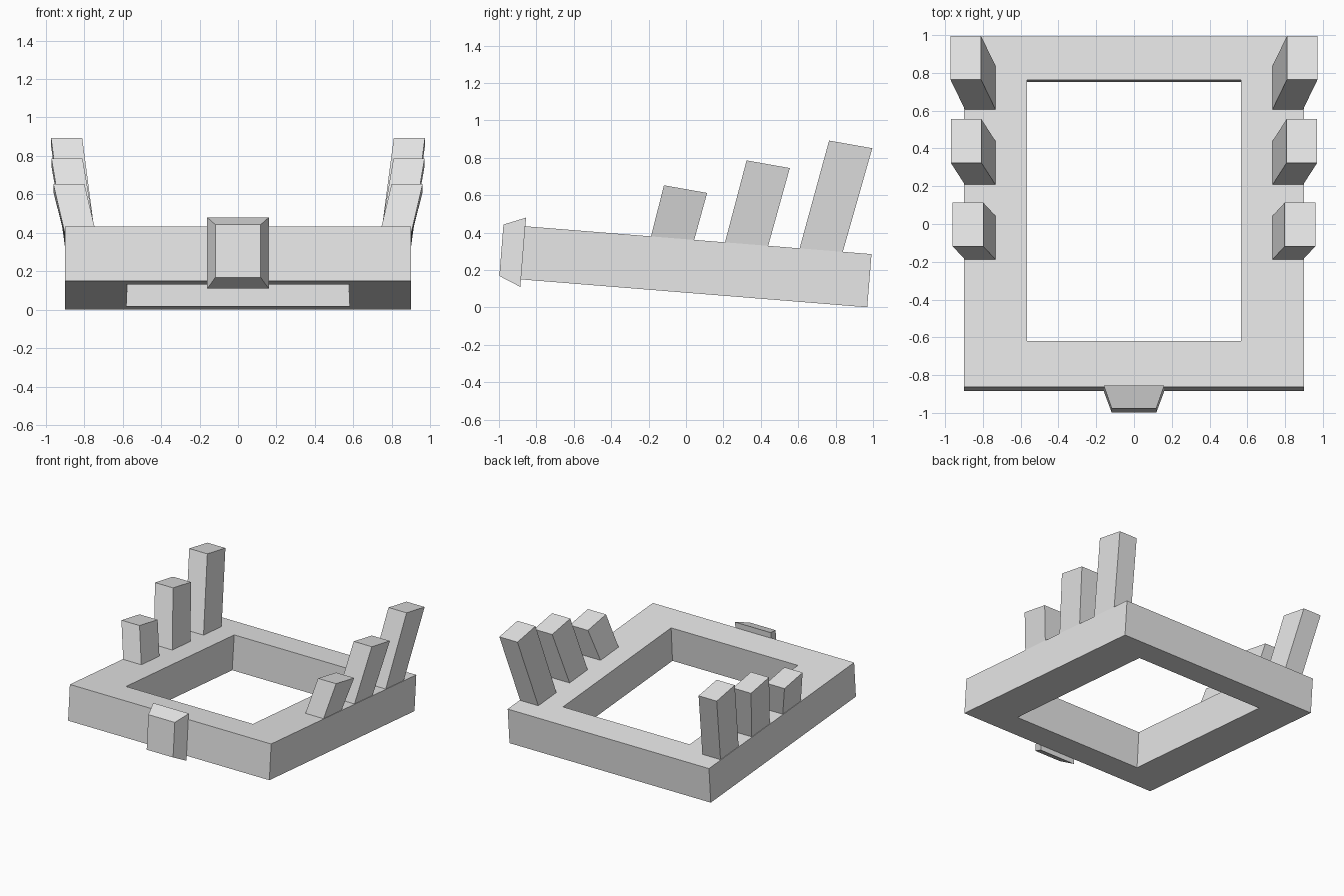
import bpy, bmesh, math
from mathutils import Matrix, Vector

cube = bpy.data.objects.get("Cube")
if cube:
    bpy.data.objects.remove(cube, do_unlink=True)

grey = bpy.data.materials.new("light_grey")
grey.use_nodes = True
grey.diffuse_color = (0.8, 0.8, 0.8, 1)
grey.node_tree.nodes["Principled BSDF"].inputs["Base Color"].default_value = (0.8, 0.8, 0.8, 1)


def loft(name, rings, closed=False, matrix=None):
    """Join four-sided rings with quads; cap the ends unless the rings form a loop."""
    bm = bmesh.new()
    loops = [[bm.verts.new(p) for p in ring] for ring in rings]
    pairs = list(zip(loops, loops[1:]))
    if closed:
        pairs.append((loops[-1], loops[0]))
    else:
        bm.faces.new(loops[0])
        bm.faces.new(loops[-1])
    for a, b in pairs:
        for i in range(4):
            j = (i + 1) % 4
            bm.faces.new((a[i], a[j], b[j], b[i]))
    bmesh.ops.recalc_face_normals(bm, faces=bm.faces)
    if matrix:
        bm.transform(matrix)
    mesh = bpy.data.meshes.new(name)
    bm.to_mesh(mesh)
    bm.free()
    mesh.materials.append(grey)
    obj = bpy.data.objects.new(name, mesh)
    bpy.context.scene.collection.objects.link(obj)
    return obj


def rect(half_x, y0, y1, z):
    return [(-half_x, y0, z), (half_x, y0, z), (half_x, y1, z), (-half_x, y1, z)]


# Tilted rectangular frame with a slightly flared opening
length, thick = 1.86, 0.285
tilt = Matrix.Translation((0, -0.885, 0.15)) @ Matrix.Rotation(math.radians(-4.6), 4, 'X')
loft("base_frame", [
    rect(0.9, 0, length, 0),
    rect(0.9, 0, length, thick),
    rect(0.567, 0.243, 1.629, thick),
    rect(0.579, 0.231, 1.643, 0),
], closed=True, matrix=tilt)

# Front block, tapering forward, its back lying on the frame's front face
loft("front_block", [
    [(-0.16, -0.886, 0.11), (0.16, -0.886, 0.11), (0.16, -0.855, 0.48), (-0.16, -0.855, 0.48)],
    [(-0.118, -0.998, 0.168), (0.118, -0.998, 0.168), (0.118, -0.976, 0.443), (-0.118, -0.976, 0.443)],
])

# Leaning posts: outer x of the top, then (y, z) of top front and base front
posts = {
    "front": (0.96, (-0.118, 0.653), (-0.187, 0.38)),
    "middle": (0.97, (0.324, 0.786), (0.209, 0.35)),
    "back": (0.972, (0.765, 0.892), (0.608, 0.318)),
}
depth, drop, width = 0.231, 0.041, 0.162
for place, (outer, top, base) in posts.items():
    for side, s in (("left", 1), ("right", -1)):
        def ring(x, y, z, fall):
            return [Vector(p) for p in (
                (s * (x - width), y, z), (s * x, y, z),
                (s * x, y + depth, z - fall), (s * (x - width), y + depth, z - fall))]
        upper = ring(outer, *top, drop)
        lower = ring(0.896, *base, drop * 0.45)
        # Sink the foot a little into the frame
        sunk = [b + (b - t).normalized() * 0.05 for t, b in zip(upper, lower)]
        loft(f"{place}_post_{side}", [sunk, upper])
